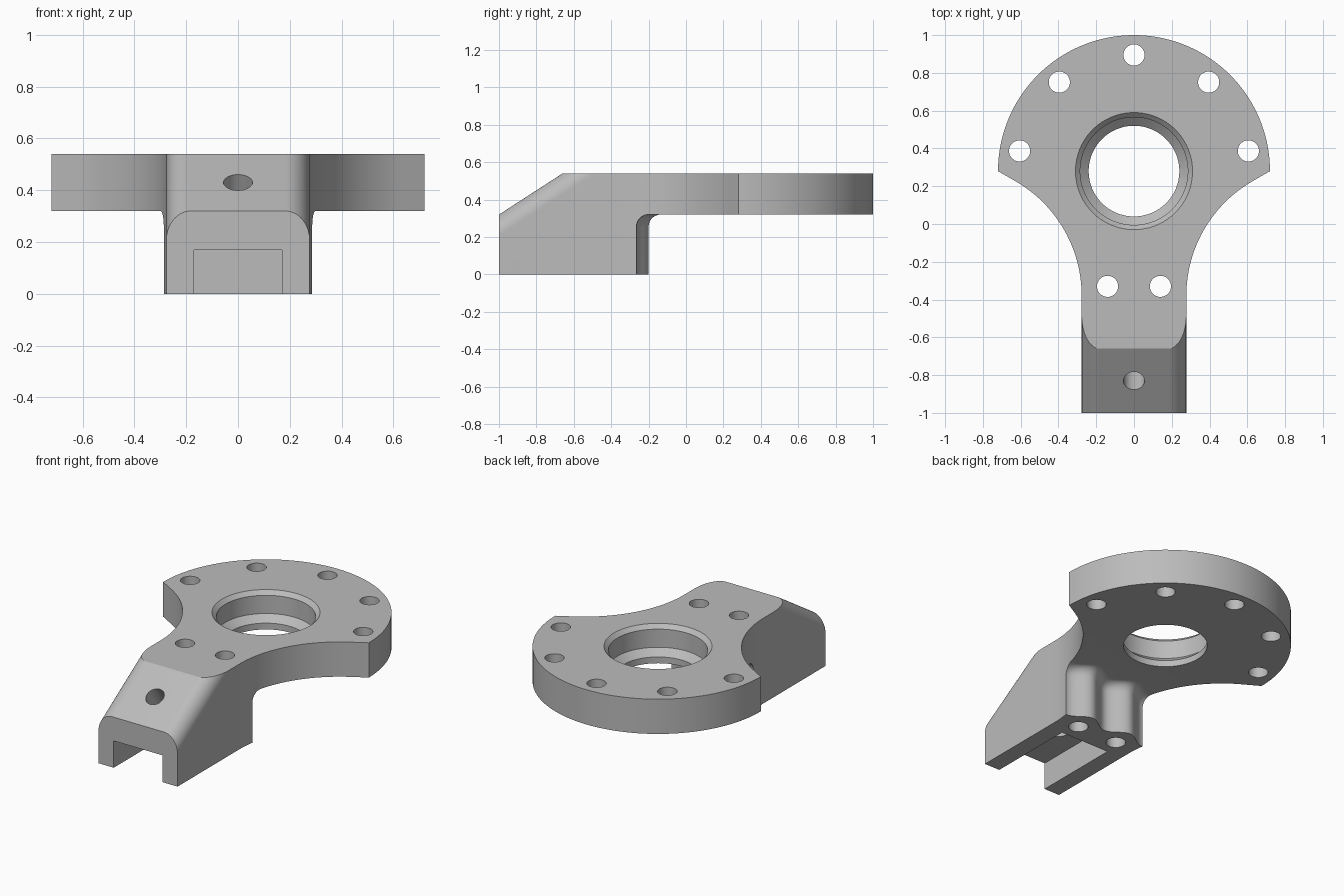
import bpy, bmesh
from math import sin, cos, pi, radians, sqrt, atan2
from mathutils import Vector, Matrix

if "Cube" in bpy.data.objects:
    bpy.data.objects.remove(bpy.data.objects["Cube"])

TOP, UNDER = 0.54, 0.32          # plate top and underside
CENTRE = Vector((0, 0.28))       # centre of the round plate
DISC_R, NECK_X = 0.72, 0.277

metal = bpy.data.materials.new("grey metal")
metal.use_nodes = True
metal.diffuse_color = (0.5, 0.5, 0.5, 1)
metal.node_tree.nodes["Principled BSDF"].inputs["Base Color"].default_value = (0.5, 0.5, 0.5, 1)


def loft(name, rings):
    """Closed solid through rings that have equal point counts."""
    bm = bmesh.new()
    loops = [[bm.verts.new(p) for p in ring] for ring in rings]
    for a, b in zip(loops, loops[1:]):
        for i in range(len(a)):
            j = (i + 1) % len(a)
            bm.faces.new((a[i], a[j], b[j], b[i]))
    bm.faces.new(loops[0][::-1])
    bm.faces.new(loops[-1])
    bmesh.ops.recalc_face_normals(bm, faces=bm.faces)
    mesh = bpy.data.meshes.new(name)
    bm.to_mesh(mesh)
    bm.free()
    mesh.materials.append(metal)
    obj = bpy.data.objects.new(name, mesh)
    bpy.context.collection.objects.link(obj)
    return obj


def circle(r, z, n):
    return [(r * cos(2 * pi * i / n), r * sin(2 * pi * i / n), z) for i in range(n)]


def turned(name, profile, place, n=48):
    obj = loft(name, [circle(r, z, n) for r, z in profile])
    obj.data.transform(place)
    return obj


def cut(body, cutter):
    cutter.hide_render = True
    mod = body.modifiers.new("cut", 'BOOLEAN')
    mod.operation, mod.solver, mod.object = 'DIFFERENCE', 'EXACT', cutter
    bpy.context.view_layer.objects.active = body
    bpy.ops.object.modifier_apply(modifier=mod.name)
    bpy.data.objects.remove(cutter)


# Plan outline: round plate, short straight edges, concave sweep into the neck
flare_r = 0.7
flare_x = NECK_X + flare_r
tangent_x = flare_x - flare_r * 0.5
tangent_y = CENTRE.y - (DISC_R - tangent_x) * sqrt(1 / 3)
flare_y = tangent_y - flare_r * cos(radians(30))
side = [(NECK_X, -1)]
for i in range(25):
    a = radians(180 - 60 * i / 24)
    side.append((flare_x + flare_r * cos(a), flare_y + flare_r * sin(a)))
disc = [(DISC_R * cos(pi * i / 72), CENTRE.y + DISC_R * sin(pi * i / 72)) for i in range(73)]
outline = side + disc + [(-x, y) for x, y in reversed(side)]
bracket = loft("mounting_bracket", [[(x, y, z) for x, y in outline] for z in (0, TOP)])

# Clear the space below the plate, leaving a wavy filleted wall around two bosses
fillet, steps = 0.065, 10


def wall(x):
    return -0.2325 - 0.0325 * cos(2 * pi * x / 0.28) if abs(x) < 0.28 else -0.265


def under_ring(z, shift):
    xs = [-1] + [-0.28 + 0.56 * i / 48 for i in range(49)] + [1]
    return [(x, wall(x) + shift, z) for x in xs] + [(1, 2, z), (-1, 2, z)]


rings = [under_ring(-0.1, 0)]
for i in range(steps + 1):
    a = pi / 2 * i / steps
    rings.append(under_ring(UNDER - fillet + fillet * sin(a), fillet * (1 - cos(a))))
cut(bracket, loft("under_cutter", rings))

# Sloped nose with rounded shoulders: front section swept along the slope
slope = Vector((0, 0.34, TOP - UNDER))
rx, rz = 0.095, 0.115
arc = [(NECK_X - rx + rx * sin(pi / 2 * i / 14), UNDER - rz + rz * cos(pi / 2 * i / 14))
       for i in range(15)] + [(0.5, UNDER - rz), (0.5, 1.5)]
section = arc + [(-x, z) for x, z in reversed(arc)]
ends = [[Vector((x, -1, z)) + slope * t for x, z in section] for t in (-0.5, 2)]
cut(bracket, loft("slope_cutter", ends))

# Open slot under the nose
slot = [[(x, y, z) for x, z in ((-0.17, -0.1), (0.17, -0.1), (0.17, 0.17), (-0.17, 0.17))]
        for y in (-1.2, -0.44)]
cut(bracket, loft("slot_cutter", slot))

# Stepped central bore with chamfered rim
bore = [(0.24, 0.2), (0.24, 0.36), (0.285, 0.4), (0.285, 0.515), (0.31, TOP), (0.335, TOP + 0.025)]
cut(bracket, turned("bore_cutter", bore, Matrix.Translation((0, CENTRE.y, 0)), 96))

# Bolt holes: five round the rim, two through the bosses
spots = [(0.615 * cos(radians(a)), CENTRE.y + 0.615 * sin(radians(a))) for a in (10, 50, 90, 130, 170)]
spots += [(-0.14, -0.33), (0.14, -0.33)]
for x, y in spots:
    cut(bracket, turned("bolt_cutter", [(0.056, -0.1), (0.056, 0.7)], Matrix.Translation((x, y, 0))))

# Screw hole square to the slope, down into the slot
tilt = Matrix.Translation((0, -0.83, 0.43)) @ Matrix.Rotation(atan2(slope.z, slope.y), 4, 'X')
cut(bracket, turned("screw_cutter", [(0.056, -0.36), (0.056, 0.2)], tilt))

# Smooth curved walls, crisp edges
bpy.ops.object.select_all(action='DESELECT')
bracket.select_set(True)
bpy.context.view_layer.objects.active = bracket
bpy.ops.object.shade_smooth_by_angle(angle=radians(25))
